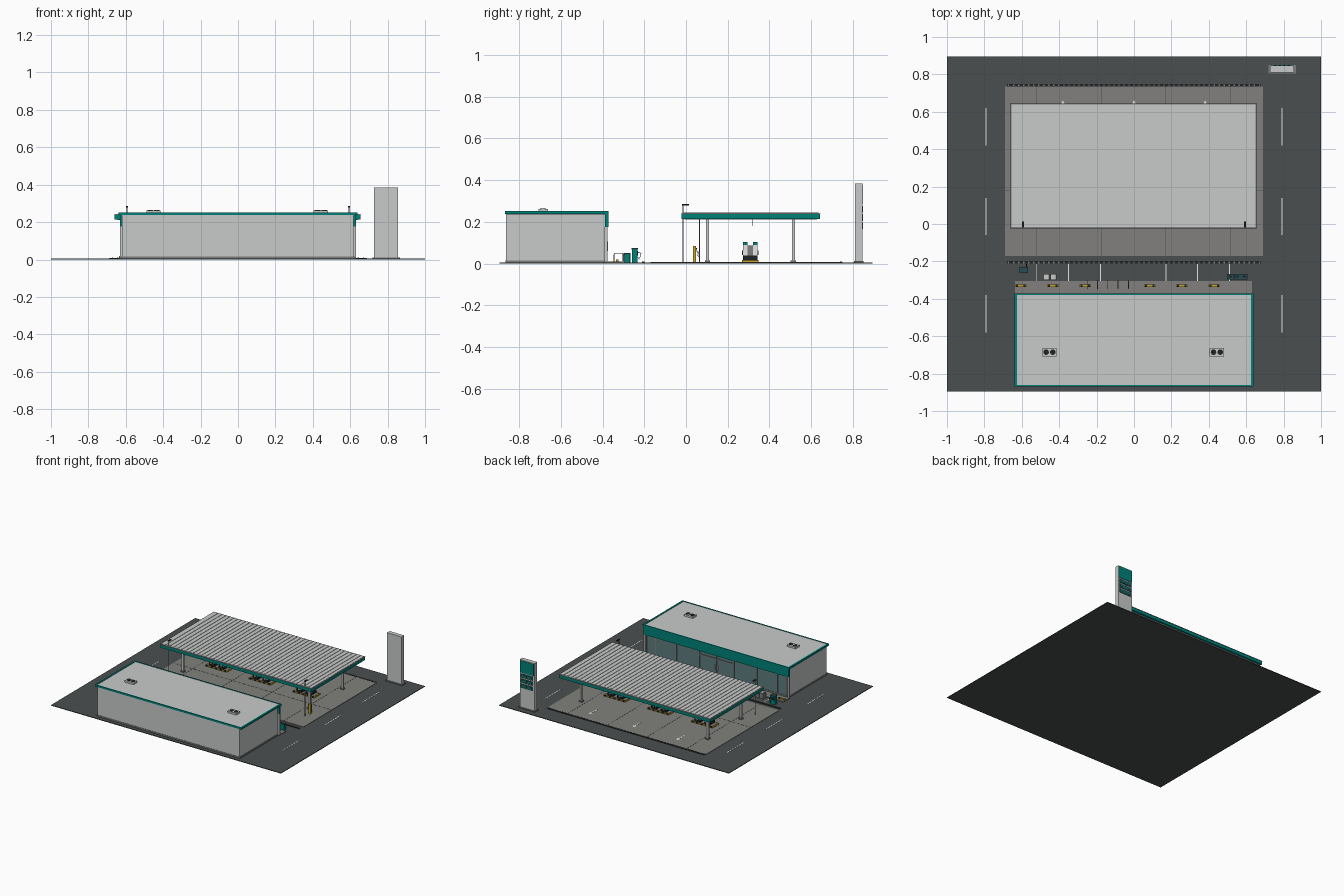
import bpy, bmesh, math
from mathutils import Matrix, Vector

old = bpy.data.objects.get("Cube")
if old:
    bpy.data.objects.remove(old, do_unlink=True)


def colour(name, r, g, b):
    m = bpy.data.materials.new(name)
    m.use_nodes = True
    m.diffuse_color = (r, g, b, 1)
    m.node_tree.nodes["Principled BSDF"].inputs["Base Color"].default_value = (r, g, b, 1)
    return m


ASPHALT = colour("asphalt", .07, .078, .078)
CONCRETE = colour("concrete", .22, .217, .205)
PANEL = colour("light_panel", .58, .6, .59)
TEAL = colour("teal", 0, .22, .19)
DARK_TEAL = colour("dark_teal", .02, .08, .085)
BLACK = colour("black", .015, .016, .017)
GLASS = colour("glass", .11, .2, .21)
YELLOW = colour("yellow", .6, .38, .02)
WHITE = colour("white", .8, .8, .8)
STEEL = colour("steel", .2, .21, .21)


def finish(name, bm, mat):
    me = bpy.data.meshes.new(name)
    bm.to_mesh(me)
    bm.free()
    me.materials.append(mat)
    ob = bpy.data.objects.new(name, me)
    bpy.context.collection.objects.link(ob)
    return ob


def boxes(name, mat, centres, size):
    """Equal boxes; each centre is (x, y, bottom z)."""
    bm = bmesh.new()
    for x, y, z in centres:
        mtx = Matrix.Translation((x, y, z + size[2] / 2)) @ Matrix.Diagonal((*size, 1))
        bmesh.ops.create_cube(bm, size=1, matrix=mtx)
    return finish(name, bm, mat)


def span(name, mat, x0, x1, y0, y1, z0, z1):
    return boxes(name, mat, [((x0 + x1) / 2, (y0 + y1) / 2, z0)], (x1 - x0, y1 - y0, z1 - z0))


def posts(name, mat, centres, r, h, sides=12):
    bm = bmesh.new()
    for x, y, z in centres:
        bmesh.ops.create_cone(bm, cap_ends=True, segments=sides, radius1=r, radius2=r,
                              depth=h, matrix=Matrix.Translation((x, y, z + h / 2)))
    ob = finish(name, bm, mat)
    for p in ob.data.polygons:
        p.use_smooth = abs(p.normal.z) < .5
    return ob


def tube(name, mat, points, r):
    cu = bpy.data.curves.new(name, 'CURVE')
    cu.dimensions = '3D'
    cu.bevel_depth = r
    cu.bevel_resolution = 1
    sp = cu.splines.new('POLY')
    sp.points.add(len(points) - 1)
    for p, co in zip(sp.points, points):
        p.co = (*co, 1)
    cu.materials.append(mat)
    ob = bpy.data.objects.new(name, cu)
    bpy.context.collection.objects.link(ob)


G = .005      # ground level
P = .008      # forecourt level
SIDES = (-1, 1)

# Site, forecourt slab and markings
span("ground", ASPHALT, -1, 1, -.895, .895, 0, G)
span("forecourt", CONCRETE, -.69, .69, -.17, .735, G, P)
boxes("slab_joints", ASPHALT, [(i * .345 - .003, .2825, P) for i in (-1.5, -.5, .5, 1.5)], (.004, .905, .0006))
span("cross_joint", ASPHALT, -.69, .69, .178, .182, P, P + .0006)
boxes("road_dashes", WHITE, [(s * .792, y, G) for s in SIDES for y in (.52, .04, -.48)], (.006, .2, .001))
bays = [-.52, -.35, -.18, .17, .34, .51]
boxes("parking_lines", WHITE, [(x, -.26, G) for x in bays], (.005, .09, .001))
for label, y in (("back", .742), ("front", -.205)):
    span(label + "_drain", BLACK, -.68, .68, y - .007, y + .007, G, P + .001)
    boxes(label + "_drain_bars", STEEL, [(-.67 + i * .0268, y, P + .001) for i in range(51)], (.006, .01, .001))

# Lane arrows
LANES = (-.38, 0, .38)
boxes("arrow_stems", WHITE, [(x, .6, P) for x in LANES], (.008, .07, .001))
bm = bmesh.new()
for x in LANES:
    bm.faces.new([bm.verts.new((x + dx, y, P + .001)) for dx, y in ((-.016, .63), (.016, .63), (0, .662))])
finish("arrow_heads", bm, WHITE)

# Shop shell
span("shop_plinth", STEEL, -.622, .622, -.865, -.385, G, .016)
span("shop_walls", PANEL, -.62, .617, -.862, -.388, .016, .24)
span("shop_walkway", CONCRETE, -.635, .63, -.388, -.305, G, .011)
span("shop_roof", PANEL, -.63, .625, -.86, -.378, .236, .249)
for s in SIDES:
    span("roof_side_trim", TEAL, s * .632 - .0065, s * .632 + .0065, -.868, -.372, .238, .252)
for label, y in (("rear", -.864), ("shopfront", -.376)):
    span(label + "_roof_trim", TEAL, -.638, .638, y - .004, y + .004, .238, .252)

# Shopfront facing the forecourt
span("shop_fascia", TEAL, -.632, .632, -.388, -.372, .175, .238)
boxes("shop_end_piers", PANEL, [(s * .625, -.383, .011) for s in SIDES], (.014, .014, .165))
span("shop_windows", GLASS, -.61, .61, -.389, -.382, .022, .175)
span("window_sill", STEEL, -.612, .612, -.388, -.379, .011, .022)
mullions = [s * x for s in SIDES for x in (.15, .35, .53, .61)] + [0]
boxes("window_mullions", STEEL, [(x, -.381, .022) for x in mullions], (.007, .008, .153))
span("door_header", STEEL, -.15, .15, -.385, -.377, .142, .15)
boxes("door_handles", WHITE, [(s * .012, -.376, .06) for s in SIDES], (.004, .004, .045))

# Rooftop cooling units
units = [(-.452, -.685), (.443, -.685)]
boxes("roof_units", PANEL, [(x, y, .249) for x, y in units], (.076, .046, .014))
posts("roof_fans", BLACK, [(x + s * .018, y, .263) for x, y in units for s in SIDES], .015, .002, 16)

# Canopy with standing-seam roof
span("canopy_fascia", TEAL, -.66, .655, -.022, .643, .214, .237)
span("canopy_edge_cap", STEEL, -.662, .657, -.024, .645, .237, .241)
span("canopy_roof", PANEL, -.655, .65, -.017, .638, .238, .243)
boxes("canopy_ribs", PANEL, [(i * .0345, .31, .243) for i in range(-18, 19)], (.007, .65, .003))
span("canopy_soffit", PANEL, -.645, .64, -.008, .628, .212, .214)
boxes("canopy_lights", WHITE, [(x, y, .2105) for x in (-.54, -.19, .19, .54) for y in (.1, .31, .515)],
      (.06, .03, .002))
columns = [(s * .55, y, P) for s in SIDES for y in (.103, .515)]
boxes("canopy_columns", PANEL, columns, (.016, .016, .205))
boxes("column_feet", STEEL, columns, (.026, .026, .008))

# Fuel islands with paired dispensers
Y = .308
boxes("island_kerbs", YELLOW, [(x, Y, P) for x in LANES], (.19, .078, .008))
boxes("island_tops", CONCRETE, [(x, Y, P + .008) for x in LANES], (.174, .062, .002))
boxes("island_hazard_marks", BLACK, [(x + i * .04, Y, P) for x in LANES for i in (-2, -1, 0, 1, 2)],
      (.016, .08, .0085))
pumps = [(x + s * .042, Y) for x in LANES for s in SIDES]
boxes("pump_bases", BLACK, [(x, y, .018) for x, y in pumps], (.044, .07, .02))
boxes("pump_cores", STEEL, [(x, y, .038) for x, y in pumps], (.034, .03, .05))
faces = [(x, y + t * .024) for x, y in pumps for t in SIDES]
boxes("pump_bodies", WHITE, [(x, y, .035) for x, y in faces], (.042, .02, .065))
boxes("pump_caps", TEAL, [(x, y, .09) for x, y in faces], (.044, .022, .014))
boxes("pump_screens", BLACK, [(x, Y + t * .0345, .068) for x, _ in pumps for t in SIDES], (.026, .002, .015))
boxes("pump_nozzles", BLACK, [(x + d, Y + t * .037, .042) for x, _ in pumps for t in SIDES for d in (-.012, .012)],
      (.006, .006, .02))
boxes("hanging_rods", STEEL, [(x, Y + .012, .18) for x in LANES], (.004, .004, .034))

# Corner masts with floodlights, and the yellow service post
masts = [(s * .593, -.014, G) for s in SIDES]
posts("lamp_masts", STEEL, masts, .0025, .275, 8)
boxes("lamp_heads", BLACK, [(x, y + .012, .278) for x, y, z in masts], (.012, .032, .007))
span("service_post", YELLOW, .588, .606, .034, .047, P, .085)
posts("service_pole", STEEL, [(.597, .065, P)], .002, .205, 8)
tube("service_hose", BLACK, [(.597, .05, .075), (.597, .058, .03), (.597, .063, .06)], .002)

# Wheel stops along the walkway
stops = [-.605, -.435, -.26, .085, .255, .43]
boxes("wheel_stops", YELLOW, [(x, -.33, .011) for x in stops], (.062, .011, .009))
boxes("wheel_stop_bands", BLACK, [(x + s * .02, -.33, .011) for x in stops for s in SIDES], (.01, .012, .0095))

# Recycling bins
for x, mat in ((.515, TEAL), (.553, YELLOW), (.59, TEAL)):
    span("recycling_bin", mat, x - .016, x + .016, -.294, -.268, G, .045)
    span("bin_lid", DARK_TEAL, x - .018, x + .018, -.296, -.266, .045, .05)
    span("bin_slot", BLACK, x - .009, x + .009, -.286, -.276, .05, .051)

# Storage cages, air station and cycle hoops
boxes("storage_cages", STEEL, [(-.45 + s * .019, -.283, G) for s in SIDES], (.033, .034, .042))
boxes("cage_tops", PANEL, [(-.45 + s * .019, -.283, .047) for s in SIDES], (.024, .025, .002))
span("air_station", TEAL, -.61, -.57, -.26, -.232, G, .068)
span("air_station_cap", DARK_TEAL, -.612, -.568, -.262, -.23, .068, .074)
span("air_station_panel", BLACK, -.602, -.578, -.232, -.23, .04, .06)
tube("air_hose", BLACK, [(-.575, -.232, .055), (-.575, -.215, .05), (-.575, -.224, .02), (-.575, -.232, .03)], .002)
for i in range(5):
    x = -.25 + i * .055
    tube("cycle_hoop", STEEL, [(x, -.345, .011), (x, -.345, .05), (x, -.302, .05), (x, -.302, .011)], .002)

# Price pylon
span("pylon_foot", STEEL, .72, .865, .805, .85, G, .012)
span("pylon_body", PANEL, .728, .855, .811, .845, .012, .384)
span("pylon_header", TEAL, .732, .851, .843, .848, .285, .378)
for i in range(3):
    z = .245 - i * .04
    span("price_panel", DARK_TEAL, .738, .845, .843, .848, z, z + .032)
    boxes("price_windows", TEAL, [(.755 + k * .024, .8485, z + .009) for k in range(4)], (.014, .002, .014))
